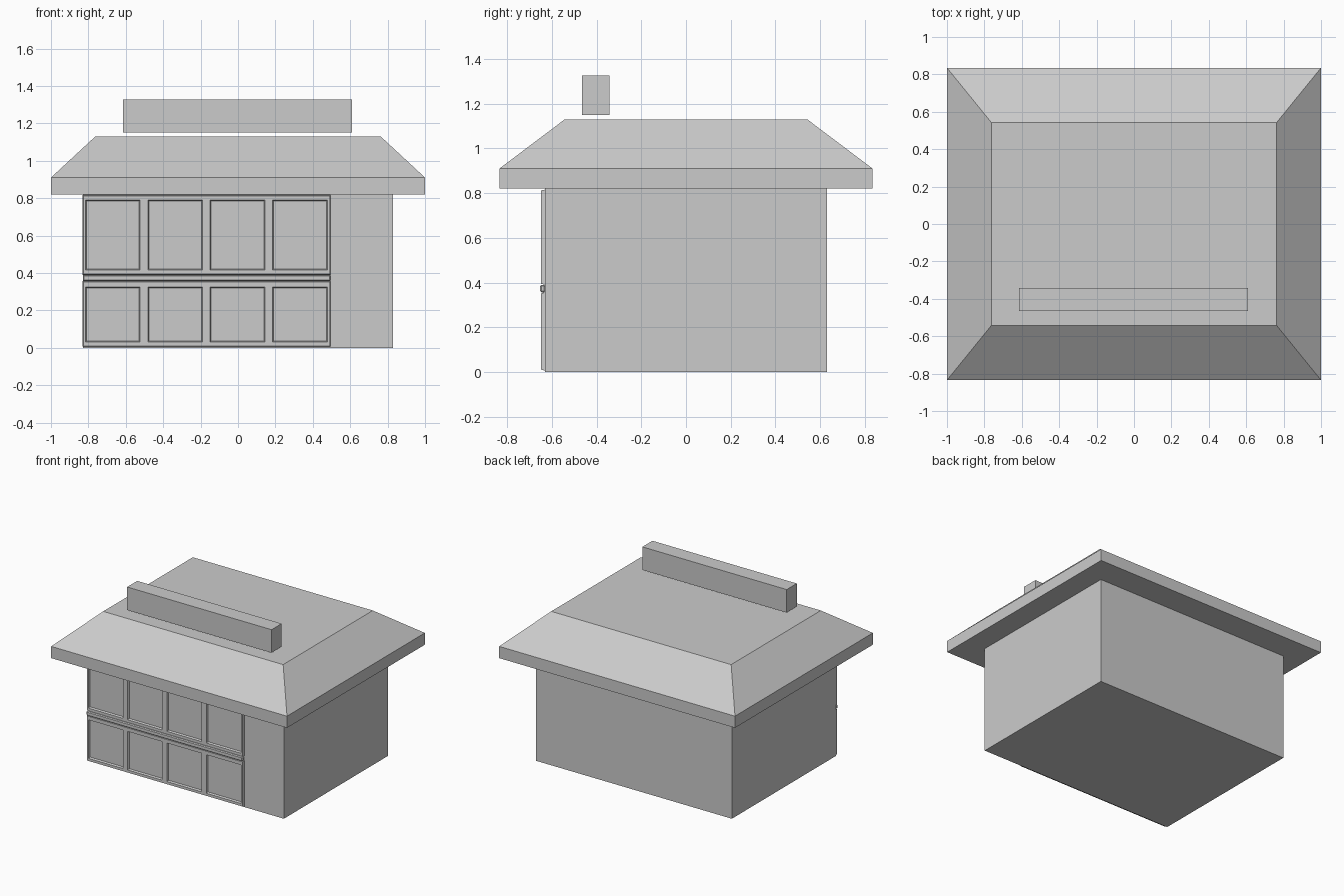
import bpy, bmesh

if "Cube" in bpy.data.objects:
    bpy.data.objects.remove(bpy.data.objects["Cube"])


def finish(bm, name):
    mesh = bpy.data.meshes.new(name)
    bm.to_mesh(mesh)
    bm.free()
    ob = bpy.data.objects.new(name, mesh)
    bpy.context.collection.objects.link(ob)
    return ob


def box(name, x, y, z, bevel=0):
    bm = bmesh.new()
    bmesh.ops.create_cube(bm, size=1)
    for v in bm.verts:
        v.co = [r[0] if c < 0 else r[1] for c, r in zip(v.co, (x, y, z))]
    if bevel:
        bmesh.ops.bevel(bm, geom=bm.edges[:], offset=bevel, segments=1, affect='EDGES')
    return finish(bm, name)


def window_row(name, xs, zs, front=-0.648, back=-0.63, flare=0.004):
    """Framed row of recessed panes: odd columns of the middle row are panes."""
    bm = bmesh.new()
    grid = [[bm.verts.new((x, front, z)) for x in xs] for z in zs]
    panes = []
    for j in range(len(zs) - 1):
        for i in range(len(xs) - 1):
            f = bm.faces.new((grid[j][i], grid[j][i + 1], grid[j + 1][i + 1], grid[j + 1][i]))
            if j == 1 and i % 2 == 1:
                panes.append(f)
    bm.normal_update()
    border = [e for e in bm.edges if e.is_boundary]
    # sink the panes with a sloped reveal
    bmesh.ops.inset_individual(bm, faces=panes, thickness=0.008, depth=-0.014)
    # return the outer rim to the wall with a slight flare
    rim = bmesh.ops.extrude_edge_only(bm, edges=border)["geom"]
    for v in [g for g in rim if isinstance(g, bmesh.types.BMVert)]:
        x, z = v.co.x, v.co.z
        v.co.y = back
        v.co.x += flare * ((abs(x - xs[-1]) < 1e-5) - (abs(x - xs[0]) < 1e-5))
        v.co.z += flare * ((abs(z - zs[-1]) < 1e-5) - (abs(z - zs[0]) < 1e-5))
    bmesh.ops.recalc_face_normals(bm, faces=bm.faces[:])
    return finish(bm, name)


# building body
box("walls", (-0.83, 0.83), (-0.63, 0.63), (0, 0.82))

# eaves slab, with its top extruded into the truncated hip
roof = box("roof", (-1, 1), (-0.835, 0.835), (0.82, 0.91))
bm = bmesh.new()
bm.from_mesh(roof.data)
bm.normal_update()
top = [f for f in bm.faces if f.normal.z > 0.9]
cap = bmesh.ops.extrude_face_region(bm, geom=top)["geom"]
for v in [g for g in cap if isinstance(g, bmesh.types.BMVert)]:
    v.co.x *= 0.763
    v.co.y *= 0.543 / 0.835
    v.co.z = 1.13
bmesh.ops.delete(bm, geom=[f for f in top if f.is_valid], context='FACES_ONLY')
bm.to_mesh(roof.data)
bm.free()

# blank board above the roof
box("roof_board", (-0.614, 0.61), (-0.465, -0.343), (1.15, 1.327))

# shopfront: two rows of four panes and the rail between them
columns = [-0.827]
for i in range(4):
    left = -0.816 + i * 0.3335
    columns += [left, left + 0.293]
columns.append(0.491)
window_row("lower_windows", columns, (0.01, 0.03, 0.325, 0.352))
window_row("upper_windows", columns, (0.394, 0.415, 0.79, 0.812))
box("middle_rail", (-0.83, 0.495), (-0.653, -0.63), (0.356, 0.390), 0.006)
